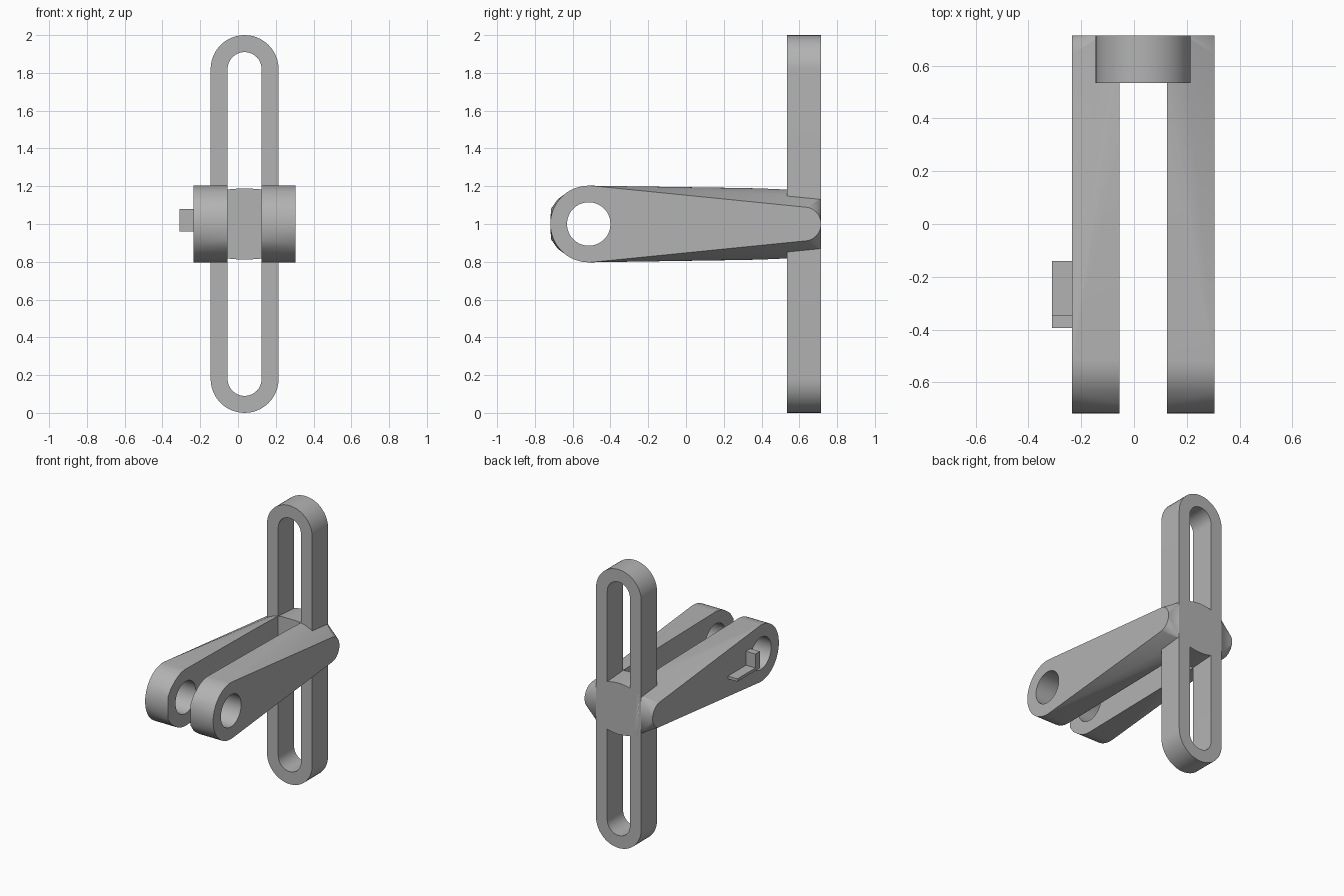
import bpy, bmesh
from math import sin, cos, pi, radians, sqrt

cube = bpy.data.objects.get("Cube")
if cube:
    bpy.data.objects.remove(cube, do_unlink=True)

CX, CZ = 0.035, 1.0              # symmetry axis of the yoke
FRONT, BACK = -0.715, 0.715
BAR_FRONT = 0.535
PIN_Y, ARM_R, PIN_R = -0.515, 0.203, 0.115
HALF, GAP, BAR_HALF = 0.27, 0.09, 0.18

grey = bpy.data.materials.new("plain grey")
grey.use_nodes = True
colour = (0.45, 0.45, 0.45, 1)
grey.diffuse_color = colour
grey.node_tree.nodes["Principled BSDF"].inputs["Base Color"].default_value = colour


def make_object(name, bm):
    bmesh.ops.recalc_face_normals(bm, faces=bm.faces[:])
    mesh = bpy.data.meshes.new(name)
    bm.to_mesh(mesh)
    bm.free()
    mesh.materials.append(grey)
    obj = bpy.data.objects.new(name, mesh)
    bpy.context.collection.objects.link(obj)
    return obj


def prism(name, profile, lift, depth):
    """Extrude a closed profile; lift turns its 2D points into 3D."""
    bm = bmesh.new()
    face = bm.faces.new([bm.verts.new(lift(a, b)) for a, b in profile])
    geom = bmesh.ops.extrude_face_region(bm, geom=[face])["geom"]
    bmesh.ops.translate(bm, vec=depth,
                        verts=[v for v in geom if isinstance(v, bmesh.types.BMVert)])
    return make_object(name, bm)


def box(name, x, y, z):
    return prism(name, [(y[0], z[0]), (y[1], z[0]), (y[1], z[1]), (y[0], z[1])],
                 lambda a, b: (x[0], a, b), (x[1] - x[0], 0, 0))


def circle(cy, r, n=64):
    return [(cy + r * cos(2 * pi * i / n), CZ + r * sin(2 * pi * i / n)) for i in range(n)]


def capsule(half_width, half_height, n=24):
    straight = half_height - half_width
    pts = []
    for start, sign in ((0, 1), (pi, -1)):
        for i in range(n + 1):
            a = start + pi * i / n
            pts.append((CX + half_width * cos(a), CZ + sign * straight + half_width * sin(a)))
    return pts


def cut(obj, cutter):
    cutter.hide_render = True
    mod = obj.modifiers.new("cut", 'BOOLEAN')
    mod.operation, mod.solver, mod.object = 'DIFFERENCE', 'EXACT', cutter
    bpy.context.view_layer.objects.active = obj
    bpy.ops.object.modifier_apply(modifier=mod.name)
    bpy.data.objects.remove(cutter, do_unlink=True)


def smooth(obj, angle):
    bpy.ops.object.select_all(action='DESELECT')
    obj.select_set(True)
    bpy.context.view_layer.objects.active = obj
    bpy.ops.object.shade_smooth_by_angle(angle=radians(angle))


# Yoke body: round front knuckles skinned to a domed back plate with rounded side tips
bm = bmesh.new()
for side in (-1, 1):
    outer = CX + side * HALF
    for y, z in circle(PIN_Y, ARM_R) + circle(BACK - 0.09, 0.09, 32):
        bm.verts.new((outer, y, z))
    for up in (-1, 1):
        for y, dz in ((FRONT, 0.08), (-0.68, 0.13)):
            bm.verts.new((CX + side * GAP, y, CZ + up * dz))
dome = 0.32
for i in range(-8, 9):
    dx = 0.175 * i / 8
    height = 0.184 - dome + sqrt(dome ** 2 - dx ** 2)
    for up in (-1, 1):
        bm.verts.new((CX + dx, BACK, CZ + up * height))
hull = bmesh.ops.convex_hull(bm, input=bm.verts[:])
loose = [v for v in bm.verts if not v.link_faces]
bmesh.ops.delete(bm, geom=loose, context='VERTS')
bmesh.ops.dissolve_limit(bm, angle_limit=radians(0.3), verts=bm.verts[:], edges=bm.edges[:])
yoke = make_object("yoke_arms", bm)

# Gap between the arms and the pin holes
cut(yoke, box("gap_cutter", (CX - GAP, CX + GAP), (-1, BAR_FRONT), (0.5, 1.5)))
cut(yoke, prism("pin_cutter", circle(PIN_Y, PIN_R), lambda a, b: (-1, a, b), (2, 0, 0)))
smooth(yoke, 25)

# Tall slotted bar
bar = prism("slotted_bar", capsule(BAR_HALF, 1.0), lambda a, b: (a, BAR_FRONT, b),
            (0, BACK - BAR_FRONT, 0))
cut(bar, prism("slot_cutter", capsule(GAP, 0.91), lambda a, b: (a, 0, b), (0, 1, 0)))
smooth(bar, 30)

# Small angled catch on the right arm
catch = [(-0.395, 0.96), (-0.14, 0.96), (-0.14, 0.98), (-0.345, 0.98),
         (-0.345, 1.08), (-0.395, 1.08)]
prism("side_catch", catch, lambda a, b: (-0.31, a, b), (0.08, 0, 0))
